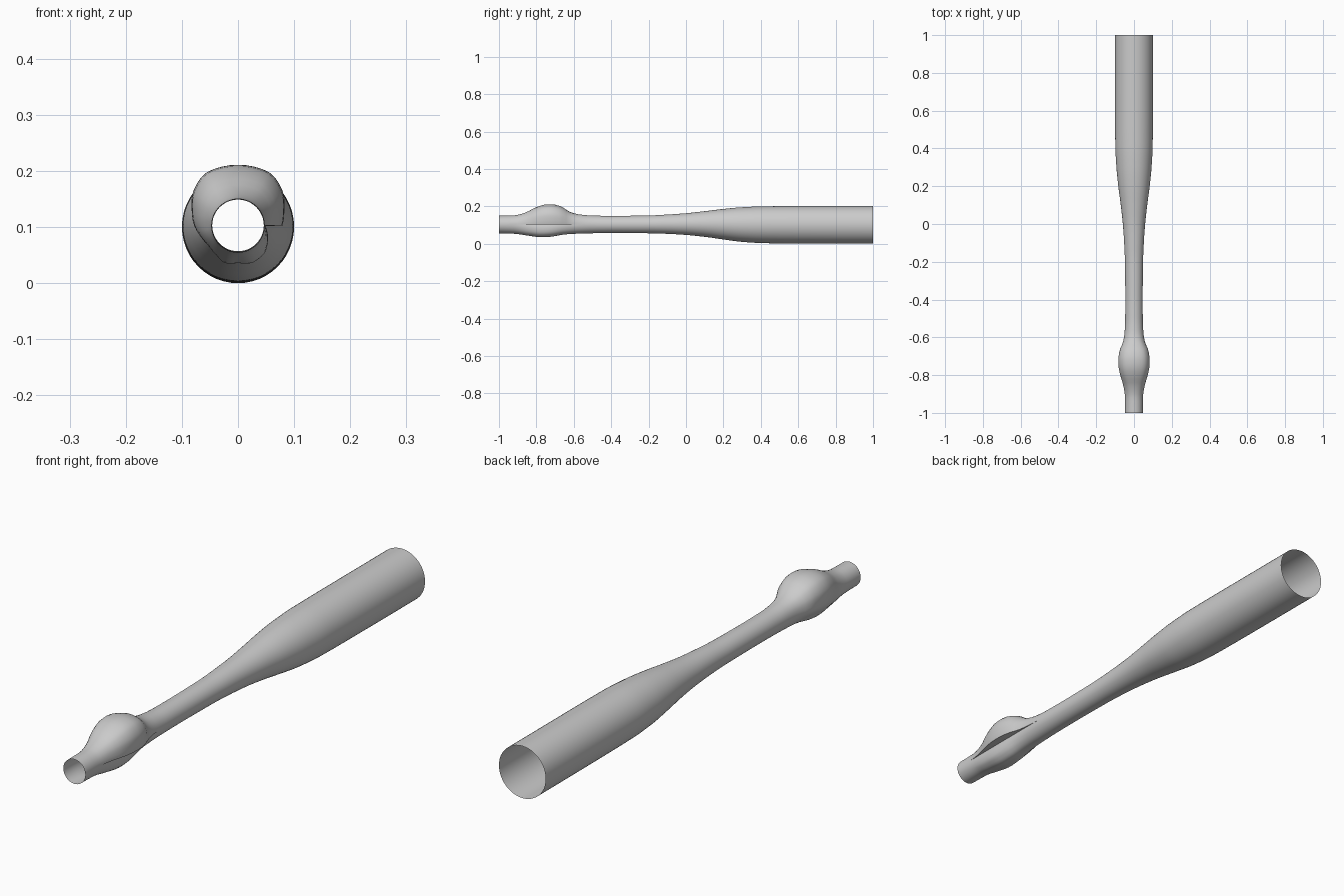
import bpy, math

if "Cube" in bpy.data.objects:
    bpy.data.objects.remove(bpy.data.objects["Cube"])

SIDES = 48

# Stations along y: (y, top z, bottom z, half width) of the plain tube
TUBE = [(-1.0, .150, .055, .047), (-.6, .152, .055, .047), (-.4, .149, .057, .046),
        (-.2, .151, .056, .048), (-.1, .156, .053, .052), (0, .163, .047, .059),
        (.1, .174, .037, .070), (.2, .186, .023, .083), (.3, .195, .010, .093),
        (.42, .200, .003, .099), (.6, .201, .001, .100), (1.0, .201, 0, .100)]
# How strongly the grip swells along y: upper lobe and lower lobe
UPPER = [(-1, 0), (-.92, .02), (-.86, .26), (-.8, .74), (-.75, .98), (-.72, 1),
         (-.67, .82), (-.62, .30), (-.57, .08), (-.5, 0), (1, 0)]
LOWER = [(-1, 0), (-.92, .08), (-.85, .55), (-.77, 1), (-.72, .85),
         (-.66, .35), (-.6, .1), (-.5, 0), (1, 0)]
# Cross-section of the full swelling: (angle in degrees, distance from axis)
SWELL = [(0, .079), (19, .087), (36, .100), (57, .111), (75, .1095), (90, .109),
         (105, .1095), (123, .111), (144, .100), (161, .087), (180, .078),
         (200, .068), (215, .063), (235, .065), (250, .071), (270, .066),
         (290, .071), (315, .068), (340, .057), (360, .049)]


def lerp_table(table, x, col=1):
    for a, b in zip(table, table[1:]):
        if x <= b[0]:
            t = (x - a[0]) / (b[0] - a[0])
            return a[col] + (b[col] - a[col]) * t
    return table[-1][col]


def smooth_table(table, x, col=1):
    # monotone cubic interpolation
    n = len(table)
    i = next((k for k in range(n - 1) if x <= table[k + 1][0]), n - 2)

    def slope(k):
        return (table[k + 1][col] - table[k][col]) / (table[k + 1][0] - table[k][0])

    def tangent(k):
        if k == 0 or k == n - 1:
            return 0
        a, b = slope(k - 1), slope(k)
        return 0 if a * b <= 0 else 2 * a * b / (a + b)
    h = table[i + 1][0] - table[i][0]
    t = (x - table[i][0]) / h
    return ((2*t**3 - 3*t**2 + 1) * table[i][col] + (t**3 - 2*t**2 + t) * h * tangent(i)
            + (3*t**2 - 2*t**3) * table[i + 1][col] + (t**3 - t**2) * h * tangent(i + 1))


def ring(y):
    top, bottom, half = (smooth_table(TUBE, y, c) for c in (1, 2, 3))
    up, low = smooth_table(UPPER, y), smooth_table(LOWER, y)
    centre, rz = (top + bottom) / 2, (top - bottom) / 2
    points = []
    for k in range(SIDES + 1):          # first and last differ: the side seam step
        deg = 360 * k / SIDES
        a = math.radians(deg)
        r = lerp_table(SWELL, deg)
        w = up if deg <= 180 else low
        if 180 < deg < 215:             # blend lobes on the left side
            w = up + (low - up) * (deg - 180) / 35
        x = half * math.cos(a) * (1 - w) + r * math.cos(a) * w
        z = (centre + rz * math.sin(a)) * (1 - w) + (.102 + r * math.sin(a)) * w
        points.append((x, y, z))
    return points


# Open tapered tube with the swollen grip
ys = [-1 + .02 * i for i in range(76)] + [.6, .8, 1.0]
verts = [p for y in ys for p in ring(y)]
n = SIDES + 1
faces = [(j*n + k, j*n + (k+1) % n, (j+1)*n + (k+1) % n, (j+1)*n + k)
         for j in range(len(ys) - 1) for k in range(n)]
mesh = bpy.data.meshes.new("tapered_tube")
mesh.from_pydata(verts, [], faces)
tube = bpy.data.objects.new("tapered_tube", mesh)
bpy.context.collection.objects.link(tube)

# Merge the seam where there is no step, then shade smooth
import bmesh
bm = bmesh.new()
bm.from_mesh(mesh)
bmesh.ops.remove_doubles(bm, verts=bm.verts, dist=.0005)
bmesh.ops.recalc_face_normals(bm, faces=bm.faces)
bm.to_mesh(mesh)
bm.free()
bpy.context.view_layer.objects.active = tube
tube.select_set(True)
bpy.ops.object.shade_smooth_by_angle(angle=math.radians(40))
